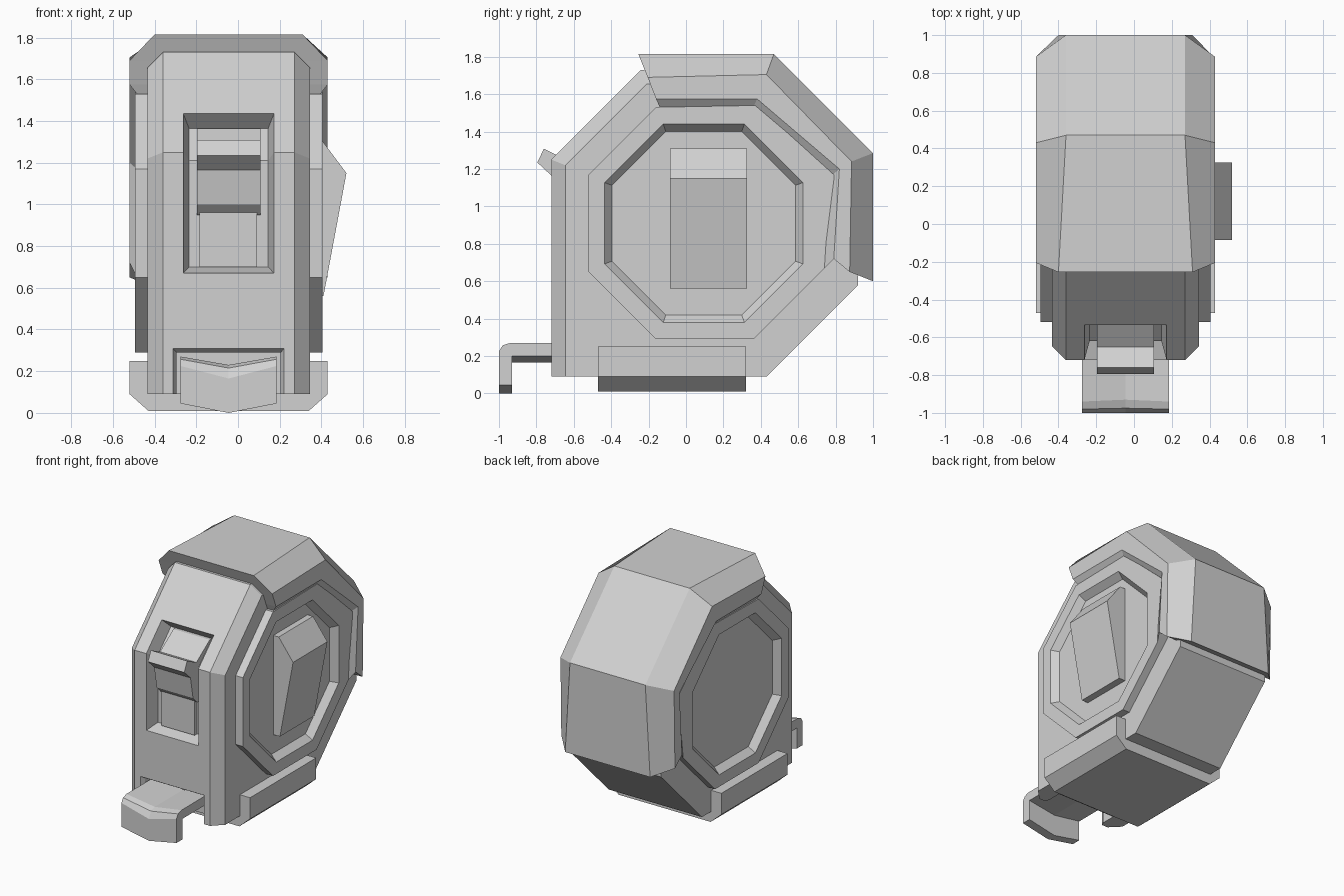
import bpy, bmesh

CENTRE_X = -0.045

cube = bpy.data.objects.get("Cube")
if cube:
    bpy.data.objects.remove(cube, do_unlink=True)

grey = bpy.data.materials.new("light_grey")
grey.use_nodes = True
grey.diffuse_color = (0.64, 0.64, 0.64, 1)
grey.node_tree.nodes["Principled BSDF"].inputs["Base Color"].default_value = grey.diffuse_color


def loft(name, sections, folded=False):
    """Bridge equal-length loops; folded caps are strips across the loop."""
    bm = bmesh.new()
    loops = [[bm.verts.new(p) for p in s] for s in sections]
    n = len(loops[0])
    for a, b in zip(loops, loops[1:]):
        for i in range(n):
            j = (i + 1) % n
            bm.faces.new((a[i], a[j], b[j], b[i]))
    for end in (loops[0], loops[-1]):
        if folded:
            for i in range(n // 2 - 1):
                bm.faces.new((end[i], end[i + 1], end[n - 2 - i], end[n - 1 - i]))
        else:
            bm.faces.new(end)
    bmesh.ops.recalc_face_normals(bm, faces=bm.faces)
    mesh = bpy.data.meshes.new(name)
    bm.to_mesh(mesh)
    bm.free()
    mesh.materials.append(grey)
    obj = bpy.data.objects.new(name, mesh)
    obj.location.x = CENTRE_X
    bpy.context.collection.objects.link(obj)
    return obj


def at_x(x, profile):
    return [(x, y, z) for y, z in profile]


def mirrored(half):
    """Close a half loop with its mirror image across x = 0."""
    return half + [(-x, y, z) for x, y, z in reversed(half)]


def octagon(y0, y1, z0, z1, c):
    return [(y0, z0 + c), (y0, z1 - c), (y0 + c, z1), (y1 - c, z1),
            (y1, z1 - c), (y1, z0 + c), (y1 - c, z0), (y0 + c, z0)]


def cut(target, cutter):
    mod = target.modifiers.new("cut", "BOOLEAN")
    mod.operation = "DIFFERENCE"
    mod.solver = "EXACT"
    mod.object = cutter
    cutter.hide_render = True
    bpy.context.view_layer.objects.active = target
    bpy.ops.object.modifier_apply(modifier=mod.name)
    bpy.data.objects.remove(cutter, do_unlink=True)


# Main case, chamfered along the front and top
middle = [(-0.72, 0.09), (-0.72, 1.25), (-0.24, 1.73), (0.43, 1.73),
          (0.92, 1.25), (0.92, 0.58), (0.43, 0.09)]
side = [(-0.645, 0.09), (-0.645, 1.22), (-0.21, 1.655), (0.4, 1.655),
        (0.92, 1.22), (0.92, 0.58), (0.43, 0.09)]
case = loft("case", [at_x(-0.39, side), at_x(-0.315, middle),
                     at_x(0.315, middle), at_x(0.39, side)])

# Folded window recess for the lock
outer = mirrored([(0.2175, -0.72, 0.67), (0.2175, -0.72, 1.25), (0.2175, -0.535, 1.435)])
inner = mirrored([(0.19, -0.62, 0.70), (0.19, -0.62, 1.21), (0.19, -0.465, 1.365)])
outside = [tuple(o - 0.3 * (i - o) for o, i in zip(p, q)) for p, q in zip(outer, inner)]
cut(case, loft("window_cutter", [outside, inner], folded=True))

# Mouth where the tape leaves the case
mouth = [mirrored([(w, y, -0.05), (w, y, top)])
         for y, w, top in ((-0.74, 0.276, 0.32), (-0.69, 0.25, 0.29), (-0.58, 0.25, 0.29))]
cut(case, loft("mouth_cutter", mouth))

# Raised octagonal side panels with a recessed face
panel = octagon(-0.52, 0.79, 0.29, 1.53, 0.36)
panel[3:7] = [(0.38, 1.54), (0.79, 1.17), (0.79, 0.72), (0.36, 0.29)]
rim = octagon(-0.435, 0.625, 0.38, 1.44, 0.313)
floor = octagon(-0.395, 0.585, 0.42, 1.40, 0.287)
half = [(0.45, panel), (0.45, rim), (0.4, floor)]
loft("side_panels", [at_x(-x, p) for x, p in reversed(half)] + [at_x(x, p) for x, p in half])

# Thick grip wrapped over the top and back
widths = (0.475, 0.475, 0.44)
stations = [
    (0.355, [(-0.255, 1.815), (-0.205, 1.69), (-0.16, 1.575), (-0.14, 1.53)]),
    (0.315, [(0.47, 1.815), (0.43, 1.705), (0.38, 1.575), (0.36, 1.53)]),
    (0.315, [(1.0, 1.285), (0.885, 1.24), (0.82, 1.2), (0.785, 1.17)]),
    (0.355, [(1.0, 0.6), (0.875, 0.65), (0.79, 0.72), (0.72, 0.65)]),
]
loft("grip", [mirrored([(x, y, z) for x, (y, z) in zip((w,) + widths, pts)])
              for w, pts in stations], folded=True)

# Base foot
foot = [(0.475, 0.25), (0.475, 0.09), (0.385, 0.01)]
loft("base_foot", [mirrored([(x, y, z) for x, z in foot]) for y in (-0.47, 0.32)])

# Belt clip
clip = [(0.39, 1.31), (0.445, 1.31), (0.565, 1.15), (0.455, 0.56), (0.39, 0.56)]
loft("belt_clip", [[(x, y, z) for x, z in clip] for y in (-0.085, 0.325)])

# Lock lever and the slide plate below it
lever = [(-0.44, 1.365), (-0.49, 1.365), (-0.65, 1.255), (-0.76, 1.308), (-0.795, 1.235),
         (-0.72, 1.165), (-0.69, 1.0), (-0.64, 0.95), (-0.58, 0.95)]
loft("lock_lever", [at_x(x, lever) for x in (-0.152, 0.152)])
plate = [(-0.65, 0.70), (-0.65, 0.97), (-0.6, 0.97), (-0.6, 0.70)]
loft("slide_plate", [at_x(x, plate) for x in (-0.14, 0.137)])

# Tape end with hook, creased along its middle
edge = [(-0.59, 0.27), (-0.94, 0.27), (-0.98, 0.257), (-1.0, 0.225),
        (-1.0, 0.045), (-0.93, 0.045), (-0.93, 0.2), (-0.59, 0.2)]
crease = [(-0.59, 0.23), (-0.93, 0.23), (-0.975, 0.215), (-1.0, 0.165),
          (-1.0, 0.0), (-0.93, 0.0), (-0.93, 0.165), (-0.59, 0.165)]
loft("tape_hook", [at_x(-0.23, edge), at_x(0, crease), at_x(0.23, edge)])
